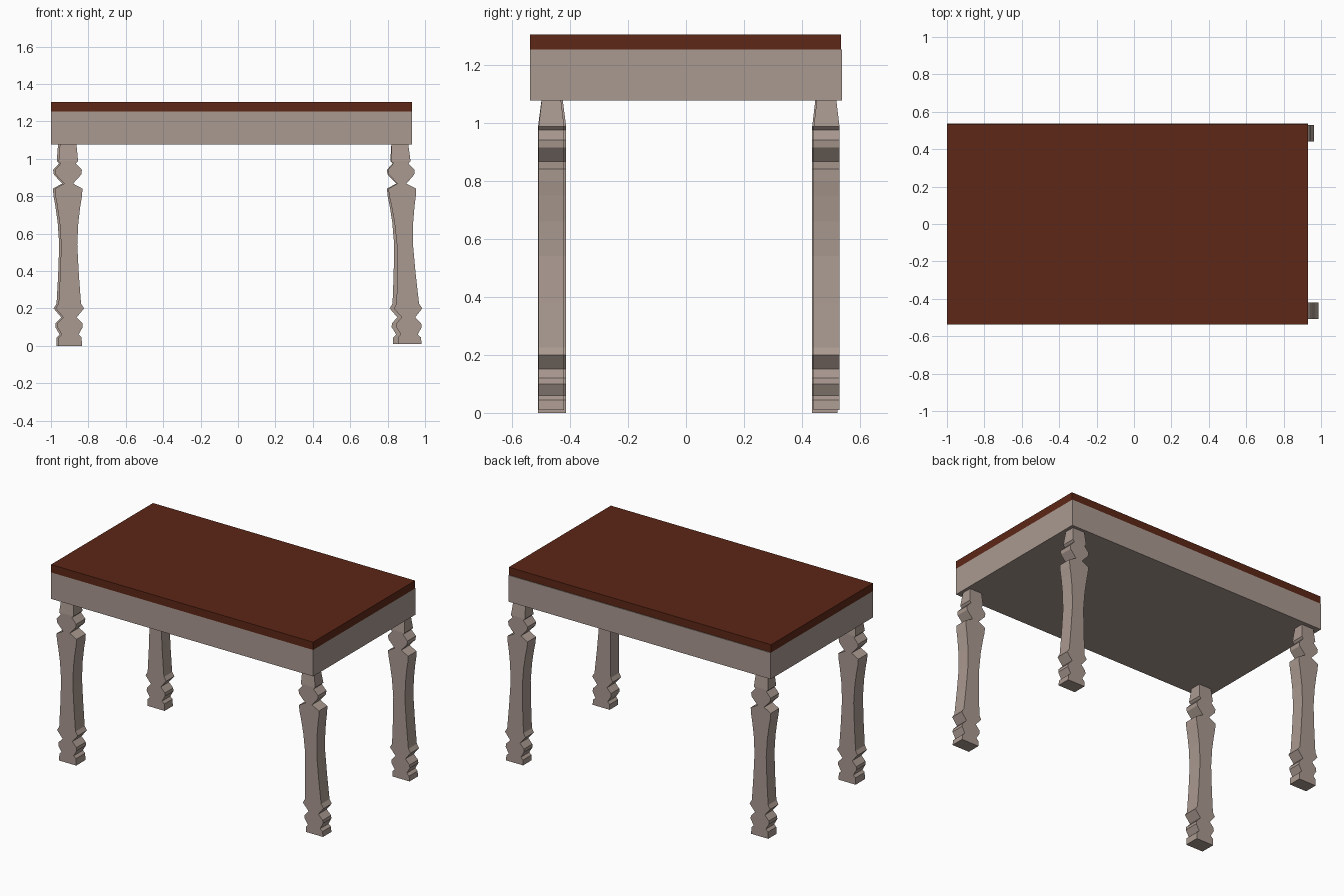
import bpy, bmesh

if "Cube" in bpy.data.objects:
    bpy.data.objects.remove(bpy.data.objects["Cube"])


def material(name, rgb):
    m = bpy.data.materials.new(name)
    m.diffuse_color = (*rgb, 1)
    m.use_nodes = True
    m.node_tree.nodes["Principled BSDF"].inputs["Base Color"].default_value = m.diffuse_color
    return m


top_mat = material("dark_red_wood", (0.11, 0.02, 0.008))
base_mat = material("pale_wood", (0.40, 0.32, 0.28))


def make_object(name, bm, mat):
    bmesh.ops.recalc_face_normals(bm, faces=bm.faces)
    me = bpy.data.meshes.new(name)
    bm.to_mesh(me)
    bm.free()
    me.materials.append(mat)
    ob = bpy.data.objects.new(name, me)
    bpy.context.collection.objects.link(ob)
    return ob


def box(name, lo, hi, mat):
    bm = bmesh.new()
    bmesh.ops.create_cube(bm, size=1)
    for v in bm.verts:
        v.co = [(a + b) / 2 + c * (b - a) for a, b, c in zip(lo, hi, v.co)]
    return make_object(name, bm, mat)


# Leg silhouette: (height, half width); depth stays flat, as if sawn from a board
PROFILE = [(0, .063), (.045, .061), (.06, .045), (.10, .068), (.12, .066),
           (.152, .036), (.20, .076), (.225, .060), (.38, .050), (.54, .043),
           (.66, .050), (.75, .062), (.80, .071), (.84, .074), (.867, .024),
           (.915, .068), (.94, .072), (.975, .040), (.987, .052), (1.08, .044)]


def leg(name, x_foot, x_top, y0, y1, z_foot):
    """Stack of rectangles following the silhouette, with a slight lean."""
    bm = bmesh.new()
    yc, hy = (y0 + y1) / 2, (y1 - y0) / 2
    previous = None
    for z, w in PROFILE:
        x = x_foot + (x_top - x_foot) * z / 1.08
        d = hy * (0.75 if z > 1 else 1)        # top block tapers in depth
        ring = [bm.verts.new((x + sx * w, yc + sy * d, max(z, z_foot)))
                for sx, sy in ((-1, -1), (1, -1), (1, 1), (-1, 1))]
        if previous:
            for i in range(4):
                j = (i + 1) % 4
                bm.faces.new((previous[i], previous[j], ring[j], ring[i]))
        else:
            bm.faces.new(ring[::-1])
        previous = ring
    bm.faces.new(previous)
    return make_object(name, bm, base_mat)


# Table top and the deep closed apron below it
box("table_top", (-1, -.538, 1.252), (.93, .534, 1.304), top_mat)
box("apron", (-1, -.538, 1.076), (.93, .538, 1.252), base_mat)

# Four turned-outline legs, each placed slightly by hand
leg("front_left_leg", -.897, -.908, -.51, -.413, 0)
leg("back_left_leg", -.908, -.918, .435, .522, 0)
leg("front_right_leg", .919, .866, -.508, -.42, .01)
leg("back_right_leg", .892, .864, .44, .529, .01)
